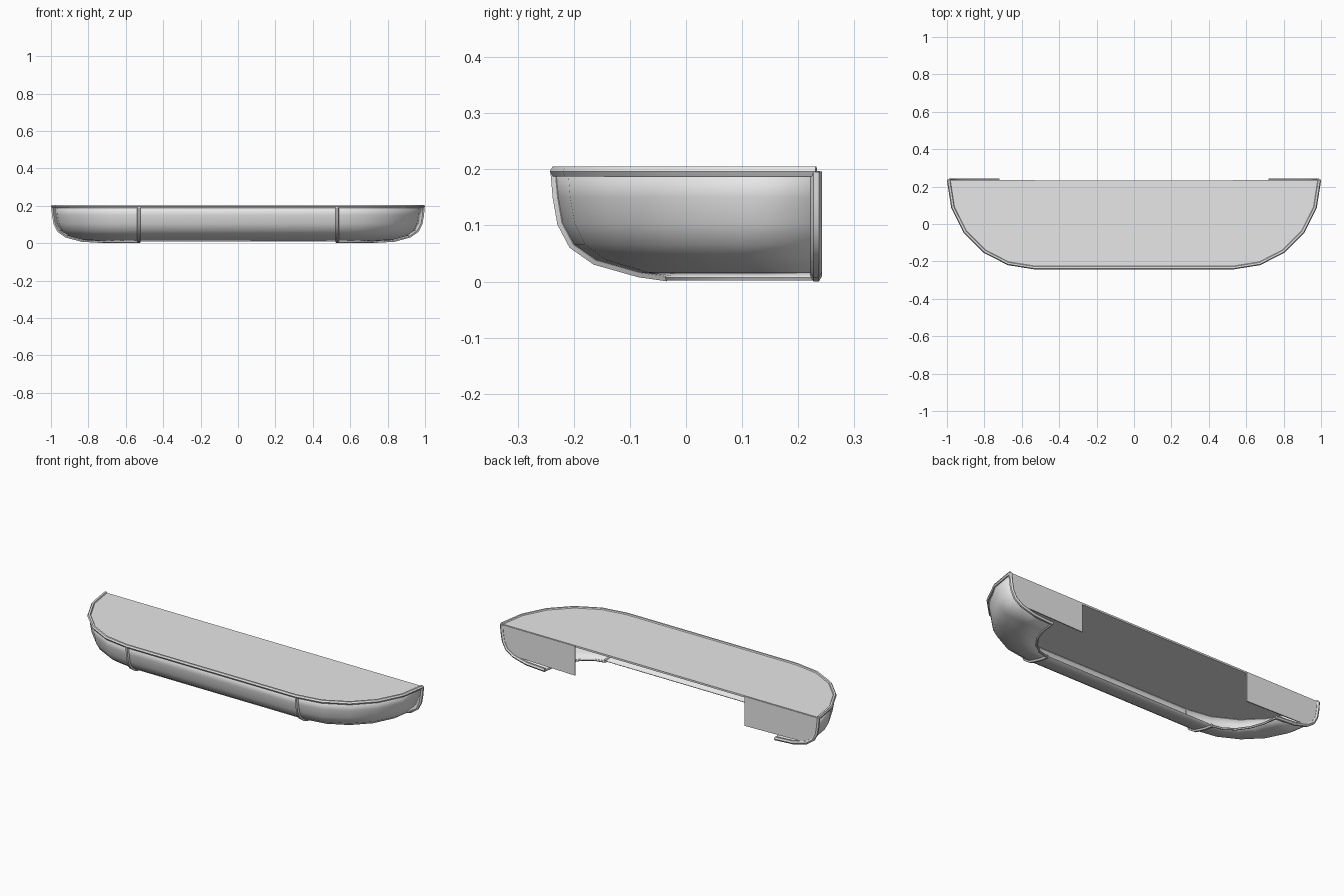
import bpy
from math import sin, cos, radians

cube = bpy.data.objects.get("Cube")
if cube:
    bpy.data.objects.remove(cube, do_unlink=True)

grey = bpy.data.materials.new("light_grey")
grey.use_nodes = True
grey.diffuse_color = (0.8, 0.8, 0.8, 1)
grey.node_tree.nodes["Principled BSDF"].inputs["Base Color"].default_value = (0.8, 0.8, 0.8, 1)

STRAIGHT = 0.53          # half length of the straight front
BACK = 0.232             # y of the open back
RX, RY = 0.46, 0.465     # radii of the rounded ends
SEGMENTS = 5
# Wall section from rim to lip: inset in x, inset in y, height
SECTION = [(0, 0, 0.196), (0.004, 0.004, 0.15), (0.012, 0.012, 0.104),
           (0.032, 0.032, 0.066), (0.072, 0.072, 0.038),
           (0.155, 0.15, 0.016), (0.27, 0.2, 0.009)]


def point(side, angle, level):
    ix, iy, z = level
    a = radians(angle)
    return (side * (STRAIGHT + (RX - ix) * cos(a)), BACK - (RY - iy) * sin(a), z)


ANGLES = [90 * i / SEGMENTS for i in range(SEGMENTS + 1)]
COLUMNS = [(1, a) for a in ANGLES] + [(-1, a) for a in reversed(ANGLES)]


def activate(obj):
    bpy.ops.object.select_all(action="DESELECT")
    obj.select_set(True)
    bpy.context.view_layer.objects.active = obj


def sheet(name, verts, faces, thickness, offset, smooth=False):
    mesh = bpy.data.meshes.new(name)
    mesh.from_pydata(verts, [], faces)
    mesh.materials.append(grey)
    obj = bpy.data.objects.new(name, mesh)
    bpy.context.collection.objects.link(obj)
    if smooth:
        activate(obj)
        bpy.ops.object.shade_smooth_by_angle(angle=radians(40))
    mod = obj.modifiers.new("Thickness", "SOLIDIFY")
    mod.thickness = thickness
    mod.offset = offset
    return obj


def piping(name, points, radius):
    curve = bpy.data.curves.new(name, "CURVE")
    curve.dimensions = "3D"
    curve.bevel_depth = radius
    curve.bevel_resolution = 1
    curve.use_fill_caps = True
    spline = curve.splines.new("POLY")
    spline.points.add(len(points) - 1)
    for target, p in zip(spline.points, points):
        target.co = (*p, 1)
    curve.materials.append(grey)
    obj = bpy.data.objects.new(name, curve)
    bpy.context.collection.objects.link(obj)
    activate(obj)
    bpy.ops.object.convert(target="MESH")
    bpy.ops.object.shade_smooth_by_angle(angle=radians(50))


# Curved wall, running from one end round the front to the other
n = len(SECTION)
verts = [point(s, a, level) for s, a in COLUMNS for level in SECTION]
faces = [(k * n + j, (k + 1) * n + j, (k + 1) * n + j + 1, k * n + j + 1)
         for k in range(len(COLUMNS) - 1) for j in range(n - 1)]
sheet("curved_wall", verts, faces, 0.004, -1, smooth=True)

# Flat top
rim = [point(s, a, SECTION[0]) for s, a in COLUMNS]
top = [(x, y, 0.199) for x, y, z in reversed(rim)]
sheet("top_panel", top, [tuple(range(len(top)))], 0.01, -1)

# Piping around the rim
piping("rim_piping", rim, 0.01)

for side, word in ((1, "left"), (-1, "right")):
    # Upright piping at the back edge and at the front seam
    piping(word + "_back_piping", [point(side, 0, lv) for lv in SECTION], 0.01)
    piping(word + "_seam_piping", [point(side, 90, lv) for lv in SECTION], 0.01)
    # Thin edging on the lower lip
    lip = [point(side, a, SECTION[-1]) for a in ANGLES]
    piping(word + "_lip_edging", [(x, y, 0.007) for x, y, z in lip], 0.006)
    # Back panel closing each end
    edge = [point(side, 0, lv) for lv in SECTION if lv[2] > 0.03]
    outline = edge + [(side * STRAIGHT, BACK, 0.03), (side * STRAIGHT, BACK, 0.196)]
    sheet(word + "_back_panel", outline, [tuple(range(len(outline)))], 0.006, 0)
